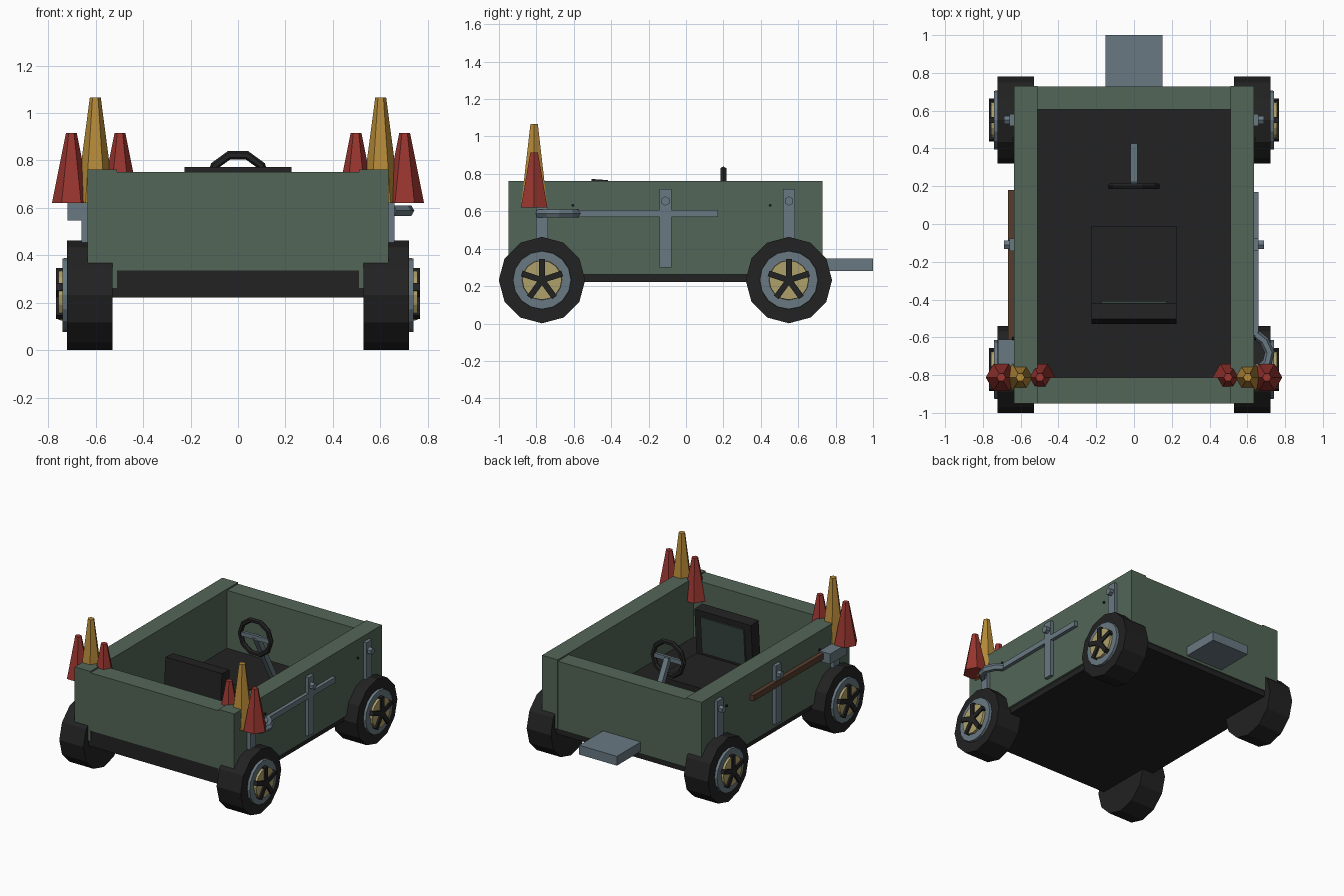
import bpy, bmesh, math
from mathutils import Vector

if "Cube" in bpy.data.objects:
    bpy.data.objects.remove(bpy.data.objects["Cube"])


def material(name, rgb):
    m = bpy.data.materials.new(name)
    m.diffuse_color = (*rgb, 1)
    m.use_nodes = True
    m.node_tree.nodes["Principled BSDF"].inputs["Base Color"].default_value = m.diffuse_color
    return m


GREEN = material("body green", (0.086, 0.132, 0.095))
BLACK = material("rubber black", (0.016, 0.016, 0.016))
STEEL = material("blue steel", (0.138, 0.19, 0.223))
RED = material("cone red", (0.32, 0.036, 0.028))
AMBER = material("cone amber", (0.47, 0.255, 0.04))
CREAM = material("hub cream", (0.43, 0.355, 0.145))
BROWN = material("plank brown", (0.095, 0.046, 0.027))
PANEL = material("seat panel grey", (0.04, 0.062, 0.052))


def finish(name, bm, mat):
    bmesh.ops.recalc_face_normals(bm, faces=bm.faces)
    me = bpy.data.meshes.new(name)
    bm.to_mesh(me)
    bm.free()
    me.materials.append(mat)
    ob = bpy.data.objects.new(name, me)
    bpy.context.collection.objects.link(ob)
    return ob


def box(name, mat, x, y, z):
    """Box from (min, max) ranges, with its origin at its centre."""
    bm = bmesh.new()
    bmesh.ops.create_cube(bm, size=1)
    for v in bm.verts:
        v.co = [c * (r[1] - r[0]) for c, r in zip(v.co, (x, y, z))]
    ob = finish(name, bm, mat)
    ob.location = [sum(r) / 2 for r in (x, y, z)]
    return ob


def lathe(name, mat, profile, sides, loc, axis="z", turn=0.0):
    """Closed solid of revolution from (radius, height) points."""
    bm = bmesh.new()
    rings = []
    for r, h in profile:
        ring = []
        for i in range(sides):
            a = turn + 2 * math.pi * i / sides
            u, w = r * math.cos(a), r * math.sin(a)
            ring.append(bm.verts.new((u, w, h) if axis == "z" else (h, u, w)))
        rings.append(ring)
    for a, b in zip(rings, rings[1:]):
        for i in range(sides):
            j = (i + 1) % sides
            bm.faces.new((a[i], a[j], b[j], b[i]))
    bm.faces.new(rings[0])
    bm.faces.new(rings[-1])
    ob = finish(name, bm, mat)
    ob.location = loc
    return ob


def tube(name, mat, pts, radius, sides=6, closed=False):
    """Polygonal tube along a path."""
    cu = bpy.data.curves.new(name, "CURVE")
    cu.dimensions = "3D"
    cu.bevel_depth = radius
    cu.bevel_resolution = (sides - 4) // 2
    cu.use_fill_caps = True
    sp = cu.splines.new("POLY")
    sp.points.add(len(pts) - 1)
    for p, c in zip(sp.points, pts):
        p.co = (*c, 1)
    sp.use_cyclic_u = closed
    for s in [sp]:
        s.use_smooth = False
    cu.materials.append(mat)
    ob = bpy.data.objects.new(name, cu)
    bpy.context.collection.objects.link(ob)
    return ob


# Open tub: floor and four walls
box("floor", BLACK, (-0.62, 0.62), (-0.945, 0.72), (0.222, 0.336))
box("front_wall", GREEN, (-0.52, 0.52), (-0.949, -0.812), (0.336, 0.752))
box("back_wall", GREEN, (-0.52, 0.52), (0.605, 0.729), (0.262, 0.752))
for s, side in ((1, "right"), (-1, "left")):
    box(side + "_wall", GREEN, sorted((s * 0.51, s * 0.635)), (-0.95, 0.73), (0.262, 0.762))

# Rear step
box("rear_step", STEEL, (-0.15, 0.15), (0.7, 1.0), (0.28, 0.347))

# Wheels
for s, side in ((1, "right"), (-1, "left")):
    for y, end in ((-0.77, "front"), (0.55, "rear")):
        tag = side + "_" + end + "_"
        c = (0, y, 0.232)
        lathe(tag + "tire", BLACK, [(0.231, s * 0.53), (0.231, s * 0.722)], 12, c, "x")
        lathe(tag + "rim", STEEL, [(0.158, s * 0.70), (0.155, s * 0.741)], 16, c, "x")
        lathe(tag + "hub", CREAM, [(0.108, s * 0.73), (0.105, s * 0.757)], 16, c, "x")
        for k in range(5):
            a = math.radians(72 * k)
            spoke = box(tag + "spoke", BLACK, sorted((s * 0.735, s * 0.768)),
                        (-0.016, 0.016), (-0.058, 0.058))
            spoke.location = (s * 0.752, y - 0.056 * math.sin(a), 0.232 + 0.056 * math.cos(a))
            spoke.rotation_euler.x = a

# Wall straps, bolts and cones on both sides
for s, side in ((1, "right"), (-1, "left")):
    for y, top in ((-0.77, 0.62), (-0.11, 0.72), (0.55, 0.72)):
        box(side + "_strap", STEEL, sorted((s * 0.63, s * 0.66)),
            (y - 0.032, y + 0.032), (0.30, top))
        if top > 0.7:
            lathe(side + "_bolt", STEEL, [(0.025, s * 0.65), (0.025, s * 0.688)], 6,
                  (0, y, 0.655), "x", math.pi / 6)
    for y in (-0.605, 0.45):
        lathe(side + "_pin", BLACK, [(0.008, s * 0.63), (0.008, s * 0.645)], 6, (0, y, 0.632), "x")
    for x, top, mat in ((0.498, 0.915, RED), (0.602, 1.066, AMBER), (0.703, 0.915, RED)):
        lathe(side + "_cone", mat, [(0.082, 0.62), (0.023, top)], 6, (s * x, -0.812, 0))

# Right rail with bent hook
box("right_rail", STEEL, (0.63, 0.66), (-0.59, 0.17), (0.57, 0.608))
tube("right_hook", STEEL, [(0.645, -0.585, 0.588), (0.69, -0.62, 0.588), (0.718, -0.68, 0.588),
                           (0.705, -0.735, 0.588), (0.65, -0.785, 0.588)], 0.026, 6)

# Left plank and its bracket
box("left_plank", BROWN, (-0.666, -0.63), (-0.62, 0.18), (0.568, 0.61))
box("left_bracket", STEEL, (-0.72, -0.63), (-0.80, -0.612), (0.546, 0.62))

# Seat
box("seat_cushion", BLACK, (-0.225, 0.225), (-0.44, -0.01), (0.32, 0.44))
back = box("seat_back", BLACK, (-0.225, 0.225), (-0.517, -0.43), (0.40, 0.77))
pad = box("seat_back_panel", PANEL, (-0.172, 0.172), (-0.435, -0.418), (0.46, 0.725))
for ob in (back, pad):
    ob.rotation_euler.x = math.radians(-4)

# Steering wheel and column
ring = []
for i in range(10):
    a = math.radians(18 + 36 * i + 18)
    ring.append((0.122 * math.cos(a), 0.2, 0.706 + 0.122 * math.sin(a)))
tube("steering_wheel", BLACK, ring, 0.018, 6, True)
box("steering_crossbar", STEEL, (-0.112, 0.112), (0.19, 0.21), (0.69, 0.722))
top, foot = Vector((0, 0.205, 0.71)), Vector((0, 0.41, 0.33))
length = (top - foot).length
column = box("steering_column", STEEL, (-0.019, 0.019), (-0.019, 0.019), (-length / 2, length / 2))
column.location = (top + foot) / 2
column.rotation_euler.x = math.atan2(foot.y - top.y, top.z - foot.z)
